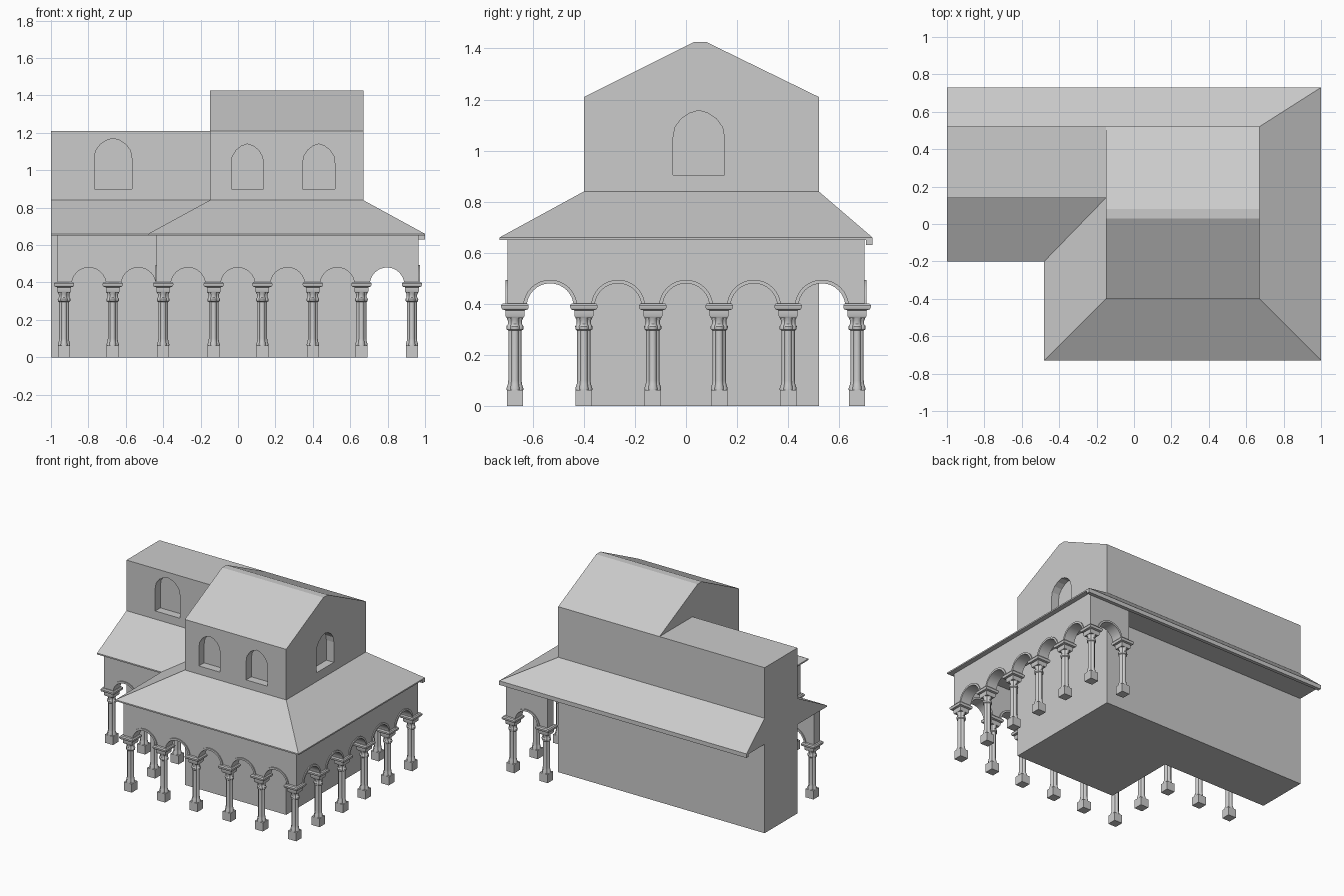
import bpy, bmesh, math
from mathutils import Vector

if "Cube" in bpy.data.objects:
    bpy.data.objects.remove(bpy.data.objects["Cube"])


def make(name, bm, smooth=False):
    bmesh.ops.recalc_face_normals(bm, faces=bm.faces)
    me = bpy.data.meshes.new(name)
    bm.to_mesh(me)
    bm.free()
    ob = bpy.data.objects.new(name, me)
    bpy.context.collection.objects.link(ob)
    if smooth:
        bpy.ops.object.select_all(action='DESELECT')
        ob.select_set(True)
        bpy.context.view_layer.objects.active = ob
        bpy.ops.object.shade_smooth_by_angle(angle=math.radians(35))
    return ob


def prism(bm, pts, vec):
    """Extrude a closed outline of 3D points along vec."""
    f = bm.faces.new([bm.verts.new(p) for p in pts])
    r = bmesh.ops.extrude_face_region(bm, geom=[f], use_keep_orig=True)
    bmesh.ops.translate(bm, vec=vec, verts=[g for g in r['geom'] if isinstance(g, bmesh.types.BMVert)])


def box(bm, x0, x1, y0, y1, z0, z1):
    prism(bm, [(x0, y0, z0), (x1, y0, z0), (x1, y1, z0), (x0, y1, z0)], (0, 0, z1 - z0))


def loft(bm, rings):
    """Skin a stack of equal-length rings and cap the ends."""
    vs = [[bm.verts.new(p) for p in r] for r in rings]
    n = len(vs[0])
    for a, b in zip(vs, vs[1:]):
        for i in range(n):
            j = (i + 1) % n
            bm.faces.new((a[i], a[j], b[j], b[i]))
    bm.faces.new(vs[0][::-1])
    bm.faces.new(vs[-1])


def window_outline(c, w, z0, z1):
    """Slightly pointed arch window as (u, z) points."""
    h, s = w / 2, z1 - 0.105
    arc = [(1, 0), (.93, .38), (.68, .70), (.36, .90), (0, 1)]
    right = [(c + h * a, s + (z1 - s) * b) for a, b in arc]
    left = [(c - h * a, s + (z1 - s) * b) for a, b in arc[-2::-1]]
    return [(c - h, z0), (c + h, z0)] + right + left


def cut(ob, cutter_bm):
    cutter = make("window_cutter", cutter_bm)
    cutter.hide_render = True
    m = ob.modifiers.new("windows", 'BOOLEAN')
    m.operation, m.solver, m.object = 'DIFFERENCE', 'EXACT', cutter
    bpy.context.view_layer.objects.active = ob
    bpy.ops.object.modifier_apply(modifier=m.name)
    bpy.data.objects.remove(cutter)


# Main hall with gabled top and recessed windows
DEPTH = 0.06
bm = bmesh.new()
gable = [(-.40, 0), (.52, 0), (.52, 1.21), (.08, 1.425), (.03, 1.425), (-.40, 1.21)]
prism(bm, [(-.15, y, z) for y, z in gable], (.82, 0, 0))
hall = make("main_hall", bm)
bm = bmesh.new()
for c in (.05, .432):
    prism(bm, [(u, -.40 - .05, z) for u, z in window_outline(c, .172, .90, 1.14)], (0, .05 + DEPTH, 0))
prism(bm, [(.67 + .05, u, z) for u, z in window_outline(.05, .20, .905, 1.157)], (-.05 - DEPTH, 0, 0))
cut(hall, bm)

# Flat-topped side wing with one window
bm = bmesh.new()
box(bm, -1, -.15, .14, .52, 0, 1.21)
wing = make("side_wing", bm)
bm = bmesh.new()
prism(bm, [(u, .14 - .05, z) for u, z in window_outline(-.668, .20, .90, 1.17)], (0, .05 + DEPTH, 0))
cut(wing, bm)

# Lean-to roof wrapping the walls, hipped at the corners
inner = [(-1, .14), (-.15, .14), (-.15, -.40), (.67, -.40), (.67, .52), (-1, .52)]
outer = [(-1, -.20), (-.48, -.20), (-.48, -.73), (1, -.73), (1, .73), (-1, .73)]
bm = bmesh.new()
sections = [[bm.verts.new((*i, .84)), bm.verts.new((*o, .66)), bm.verts.new((*o, .65)), bm.verts.new((*i, .65))]
            for i, o in zip(inner, outer)]
for a, b in zip(sections, sections[1:]):
    for k in range(4):
        m = (k + 1) % 4
        bm.faces.new((a[k], b[k], b[m], a[m]))
bm.faces.new(sections[0])
bm.faces.new(sections[-1])
make("porch_roof", bm)

bm = bmesh.new()
box(bm, -1, 1, .705, .73, .63, .655)
make("back_eave_board", bm)

# Arcade walls: runs of round arches with raised rims
R, SPRING, HALF, STEPS = .098, .388, .035, 16
runs = [("front", (-.40, -.665), (.93, -.665), 5),
        ("right", (.93, -.665), (.93, .665), 5),
        ("left", (-.40, -.665), (-.40, -.133), 2),
        ("wing", (-.93, -.133), (-.40, -.133), 2),
        ("back", (.93, .665), (.664, .665), 1)]
column_spots = set()
for name, p, q, n in runs:
    p, q = Vector((*p, 0)), Vector((*q, 0))
    length = (q - p).length
    d = (q - p).normalized()
    side = Vector((-d.y, d.x, 0))
    step = length / n

    def at(u, z, off):
        return p + d * u + side * off + Vector((0, 0, z))

    outline, bm_rim = [(-HALF, SPRING)], bmesh.new()
    for k in range(n):
        c = (k + .5) * step
        arc = [math.pi * (1 - i / STEPS) for i in range(STEPS + 1)]
        outline += [(c + R * math.cos(t), SPRING + R * math.sin(t)) for t in arc]
        rings = []
        for t in arc:
            rings.append([at(c + r * math.cos(t), SPRING + r * math.sin(t), o)
                          for r, o in ((R - .006, -.042), (R + .008, -.042), (R + .008, .042), (R - .006, .042))])
        loft(bm_rim, rings)
    outline += [(length + HALF, SPRING), (length + HALF, .655), (-HALF, .655)]
    bm = bmesh.new()
    prism(bm, [at(u, z, -HALF) for u, z in outline], side * 2 * HALF)
    make(name + "_arcade_wall", bm)
    make(name + "_arch_rims", bm_rim, True)
    for k in range(n + 1):
        s = p + d * step * k
        column_spots.add((round(s.x, 2), round(s.y, 2)))


# Column: square base, clustered shaft with collars, square capital
def square(h, z):
    return [(-h, -h, z), (h, -h, z), (h, h, z), (-h, h, z)]


def lobed(r, z, n=32):
    pts = []
    for i in range(n):
        t = 2 * math.pi * i / n
        f = r * (.76 + .24 * abs(math.cos(2 * t)) ** .7)
        pts.append((f * math.cos(t), f * math.sin(t), z))
    return pts


bm = bmesh.new()
loft(bm, [square(.032, 0), square(.032, .062)])
shaft = [(.033, .062), (.033, .07), (.028, .085), (.026, .10), (.026, .295), (.033, .30), (.034, .312),
         (.028, .32), (.028, .335), (.036, .352)]
loft(bm, [lobed(r, z) for r, z in shaft])
capital = [(.033, .345), (.037, .352), (.037, .374), (.050, .378), (.054, .386), (.054, .394), (.048, .402)]
loft(bm, [square(h, z) for h, z in capital])
column = make("column", bm, True)
spots = sorted(column_spots)
column.location = (*spots[0], 0)
for s in spots[1:]:
    ob = column.copy()
    ob.location = (*s, 0)
    bpy.context.collection.objects.link(ob)
